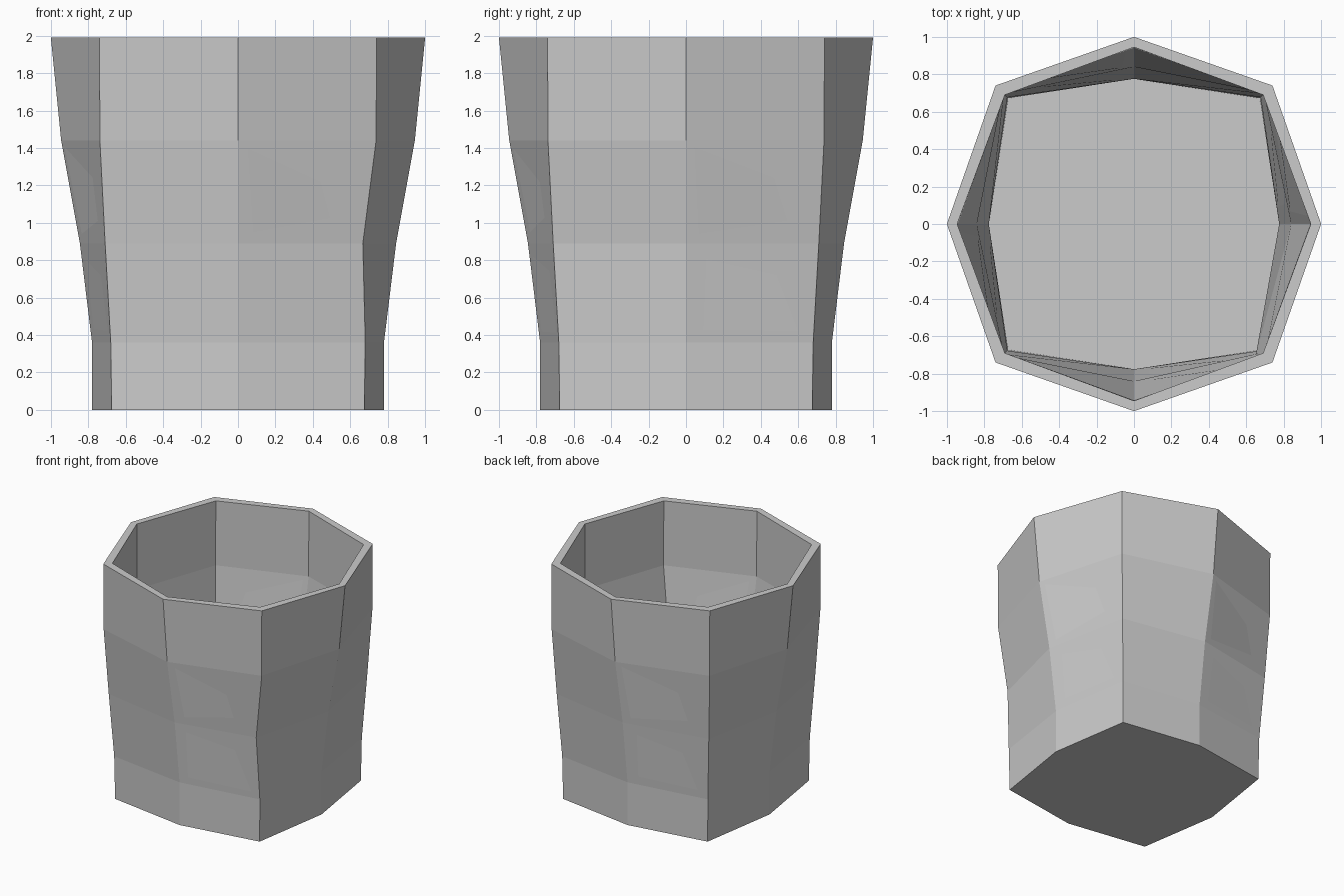
import bpy, bmesh

if "Cube" in bpy.data.objects:
    bpy.data.objects.remove(bpy.data.objects["Cube"])

# (z, reach of the side corners, reach of the diagonal corners)
OUTER = [(0, .78, .675), (.36, .78, .68), (.89, .845, .71),
         (1.44, .945, .738), (1.99, 1, .74)]
INNER = [(1.99, .945, .69), (1.44, .942, .70), (.89, .84, .695),
         (.36, .776, .677), (.004, .776, .672)]
DIRS = [(1, 0), (1, 1), (0, 1), (-1, 1), (-1, 0), (-1, -1), (0, -1), (1, -1)]


def ring(bm, z, side, diag):
    verts = []
    for x, y in DIRS:
        r = diag if x and y else side
        px = x * r
        if z == .89 and (x, y) == (1, -1):  # small dent in the front right corner
            px -= .043
        verts.append(bm.verts.new((px, y * r, z)))
    return verts


# Faceted cup: outer wall, rim, inner wall and floor as one loft
bm = bmesh.new()
rings = [ring(bm, *p) for p in OUTER + INNER]
for a, b in zip(rings, rings[1:]):
    for i in range(8):
        j = (i + 1) % 8
        bm.faces.new((a[i], a[j], b[j], b[i]))
bm.faces.new(rings[0][::-1])
bm.faces.new(rings[-1])

mesh = bpy.data.meshes.new("cup")
bm.to_mesh(mesh)
bm.free()
bpy.context.collection.objects.link(bpy.data.objects.new("cup", mesh))
